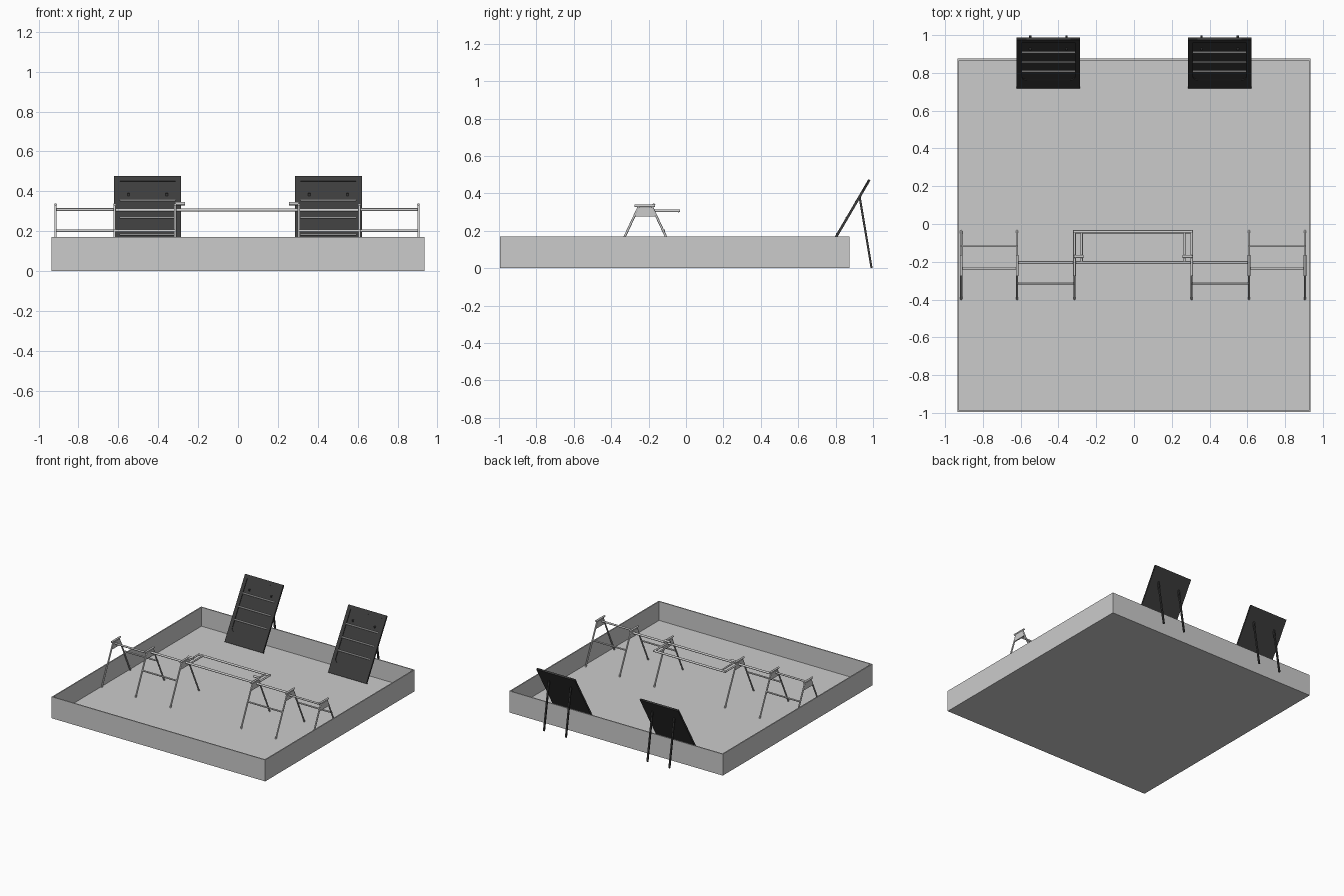
import bpy, bmesh, math
from mathutils import Vector, Matrix

if "Cube" in bpy.data.objects:
    bpy.data.objects.remove(bpy.data.objects["Cube"])

dark = bpy.data.materials.new("dark")
dark.diffuse_color = (0.045, 0.045, 0.045, 1)
dark.use_nodes = True
dark.node_tree.nodes["Principled BSDF"].inputs["Base Color"].default_value = dark.diffuse_color
CX = -0.005  # mirror line of the trestle assembly


def finish(name, bm, mat=None):
    bmesh.ops.recalc_face_normals(bm, faces=bm.faces[:])
    me = bpy.data.meshes.new(name)
    bm.to_mesh(me)
    bm.free()
    ob = bpy.data.objects.new(name, me)
    bpy.context.collection.objects.link(ob)
    if mat:
        me.materials.append(mat)
    return ob


def box(name, lo, hi, mat=None):
    bm = bmesh.new()
    lo, hi = Vector(lo), Vector(hi)
    bmesh.ops.create_cube(bm, size=1)
    bmesh.ops.transform(bm, verts=bm.verts[:],
                        matrix=Matrix.Translation((lo + hi) / 2) @ Matrix.Diagonal((*(hi - lo), 1)))
    return finish(name, bm, mat)


def rod(name, a, b, r=0.006, sides=12, mat=None):
    a, b = Vector(a), Vector(b)
    bm = bmesh.new()
    bmesh.ops.create_cone(bm, cap_ends=True, segments=sides, radius1=r, radius2=r, depth=(b - a).length)
    rot = (b - a).to_track_quat('Z', 'Y').to_matrix().to_4x4()
    if sides == 4:
        rot = rot @ Matrix.Rotation(math.pi / 4, 4, 'Z')
    bmesh.ops.transform(bm, verts=bm.verts[:], matrix=Matrix.Translation((a + b) / 2) @ rot)
    if sides > 4:
        for f in bm.faces:
            f.smooth = len(f.verts) == 4
        for e in bm.edges:
            e.smooth = all(f.smooth for f in e.link_faces)
    return finish(name, bm, mat)


# open tray
tray = box("tray", (-0.935, -0.995, 0), (0.935, 0.875, 0.17))
bm = bmesh.new()
bm.from_mesh(tray.data)
top = [f for f in bm.faces if f.normal.z > 0.9]
bmesh.ops.inset_region(bm, faces=top, thickness=0.012)
wall = bmesh.ops.extrude_face_region(bm, geom=top)
bmesh.ops.translate(bm, vec=(0, 0, -0.15), verts=[v for v in wall["geom"] if isinstance(v, bmesh.types.BMVert)])
bmesh.ops.delete(bm, geom=top, context='FACES')
bmesh.ops.recalc_face_normals(bm, faces=bm.faces[:])
bm.to_mesh(tray.data)
bm.free()

# six A-frame trestles
FLOOR = 0.02
for s in (-1, 1):
    xs = [CX + s * d for d in (0.31, 0.614, 0.91)]
    for x in xs:
        rod("front_leg", (x, -0.397, FLOOR), (x, -0.253, 0.328))
        rod("rear_leg", (x, -0.038, FLOOR), (x, -0.182, 0.328))
        bm = bmesh.new()
        pts = [(-0.272, 0.275), (-0.163, 0.275), (-0.178, 0.325), (-0.257, 0.325)]
        f = bm.faces.new([bm.verts.new((x - 0.005, y, z)) for y, z in pts])
        e = bmesh.ops.extrude_face_region(bm, geom=[f])
        bmesh.ops.translate(bm, vec=(0.01, 0, 0), verts=[v for v in e["geom"] if isinstance(v, bmesh.types.BMVert)])
        finish("gusset_plate", bm)
        rod("top_cap", (x, -0.275, 0.333), (x, -0.165, 0.333), 0.007)
    # rails and braces of one side
    rod("outer_rail", (xs[1], -0.235, 0.308), (xs[2], -0.235, 0.308), 0.007)
    rod("outer_brace", (xs[1], -0.117, 0.202), (xs[2], -0.117, 0.202))
    rod("inner_brace", (xs[0], -0.313, 0.202), (xs[1], -0.313, 0.202))
    # centre frame arms and grips
    rod("frame_arm", (xs[0], -0.205, 0.306), (xs[0], -0.032, 0.306), 0.007)
    rod("frame_inner_arm", (CX + s * 0.272, -0.205, 0.306), (CX + s * 0.272, -0.04, 0.306))
    rod("grip", (CX + s * 0.312, -0.172, 0.338), (CX + s * 0.262, -0.172, 0.338), 0.008)

rod("main_rail", (CX - 0.614, -0.205, 0.306), (CX + 0.614, -0.205, 0.306), 0.008)
rod("frame_crossbar", (CX - 0.315, -0.041, 0.306), (CX + 0.315, -0.041, 0.306), 0.008)

# two leaning boards
HW, LEN = 0.168, 0.51
up = Vector((0, 0.257, 0.44)).normalized()
out = Vector((1, 0, 0)).cross(up)


def add_loop(cu, pts):
    sp = cu.splines.new('POLY')
    sp.points.add(len(pts) - 1)
    for p, (x, y) in zip(sp.points, pts):
        p.co = (x, y, 0, 1)
    sp.use_cyclic_u = True


def rounded(w, v0, v1, r):
    pts = [(w, v1), (-w, v1)]
    for cx, a0 in ((-w + r, math.pi), (w - r, 1.5 * math.pi)):
        pts += [(cx + r * math.cos(a0 + i * math.pi / 8), v0 + r + r * math.sin(a0 + i * math.pi / 8))
                for i in range(5)]
    return pts


for s in (-1, 1):
    bx = s * 0.453
    M = Matrix.Translation((bx, 0.718, 0.035)) @ Matrix((Vector((1, 0, 0)), up, out)).transposed().to_4x4()
    if out.y > 0:
        M = M @ Matrix.Diagonal((1, 1, -1, 1))
    slab = box("board_panel", (-HW, 0, -0.013), (HW, LEN, -0.005), dark)
    slab.matrix_world = M
    # raised rim with a rounded lower opening
    cu = bpy.data.curves.new("board_rim", 'CURVE')
    cu.dimensions = '2D'
    cu.fill_mode = 'BOTH'
    cu.extrude = 0.0028
    add_loop(cu, [(-HW, 0), (HW, 0), (HW, LEN), (-HW, LEN)])
    add_loop(cu, rounded(HW - 0.028, 0.085, LEN - 0.028, 0.03))
    cu.materials.append(dark)
    rim = bpy.data.objects.new("board_rim", cu)
    bpy.context.collection.objects.link(rim)
    rim.matrix_world = M @ Matrix.Translation((0, 0, -0.0025))
    for v in (0.174, 0.272, 0.373):
        rod("board_slat", (-HW + 0.028, v, -0.002), (HW - 0.028, v, -0.002), 0.005).matrix_world = M
    # rear props reaching the ground outside the tray
    for d in (-0.096, 0.096):
        rod("board_prop", (bx + d, 0.927, 0.39), (bx + d, 0.992, 0.001), 0.008, 4, dark)
